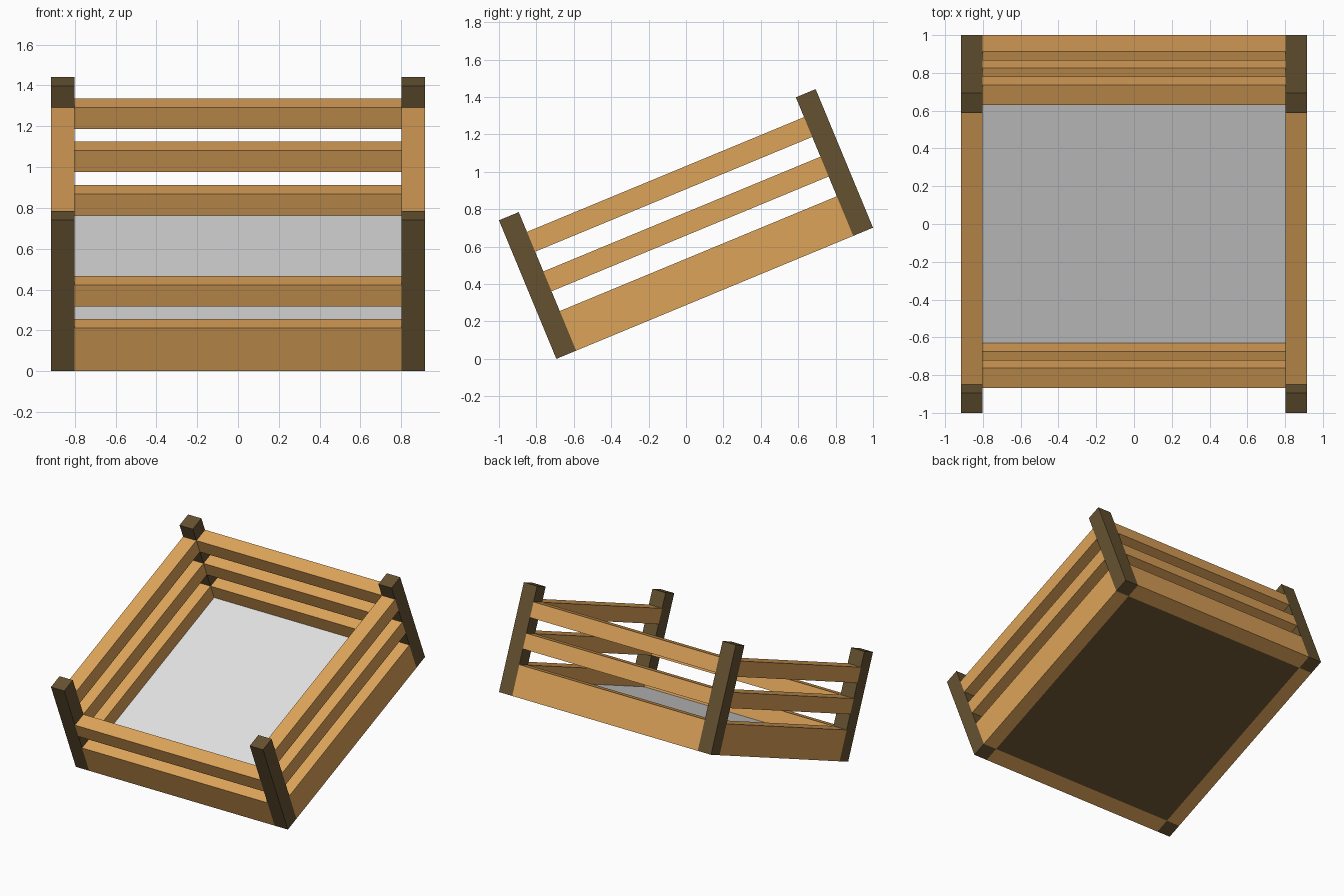
import bpy
import bmesh
from math import radians, sin
from mathutils import Matrix, Vector

if "Cube" in bpy.data.objects:
    bpy.data.objects.remove(bpy.data.objects["Cube"], do_unlink=True)

U = 0.11454               # width of one post; every size is a multiple of it
TILT = radians(22.5)
SIZE, POST_H = 16, 7      # footprint and post height in units
HALF, INNER = SIZE / 2, SIZE / 2 - 1

# The pen is laid out level with its front bottom edge on the origin, then tipped up
PLACE = (Matrix.Translation((0, -1 + POST_H * U * sin(TILT), 0))
         @ Matrix.Rotation(TILT, 4, "X") @ Matrix.Scale(U, 4))


def material(name, rgb):
    mat = bpy.data.materials.new(name)
    mat.use_nodes = True
    mat.diffuse_color = (*rgb, 1)
    mat.node_tree.nodes["Principled BSDF"].inputs["Base Color"].default_value = (*rgb, 1)
    return mat


rail_wood = material("light_wood", (0.73, 0.37, 0.10))
post_wood = material("dark_wood", (0.13, 0.084, 0.031))
floor_grey = material("pale_grey", (0.76, 0.76, 0.76))


def box(name, low, high, *mats):
    """Box between two corners; a second material goes on its top face."""
    low, high = Vector(low), Vector(high)
    bm = bmesh.new()
    bmesh.ops.create_cube(bm, size=1)
    for v in bm.verts:
        v.co = (low + high) / 2 + v.co * (high - low)
    bm.normal_update()
    for f in bm.faces:
        f.material_index = int(len(mats) > 1 and f.normal.z > 0.5)
    bm.transform(PLACE)
    mesh = bpy.data.meshes.new(name)
    bm.to_mesh(mesh)
    bm.free()
    for mat in mats:
        mesh.materials.append(mat)
    bpy.context.collection.objects.link(bpy.data.objects.new(name, mesh))


# Bottom and top of each board, from the lowest up
RAILS = {"base_board": (0, 2), "middle_rail": (3, 4), "top_rail": (5, 6)}

# Corner posts and side boards
for side, x in (("right", -HALF), ("left", INNER)):
    for end, y in (("front", 0), ("back", SIZE - 1)):
        box(f"{end}_{side}_post", (x, y, 0), (x + 1, y + 1, POST_H), post_wood)
    for rail, (z0, z1) in RAILS.items():
        box(f"{side}_{rail}", (x, 1, z0), (x + 1, SIZE - 1, z1), rail_wood)

# Front and back boards; the front is left open above the middle rail
for end, y in (("front", 0), ("back", SIZE - 1)):
    for rail, (z0, z1) in RAILS.items():
        if (end, rail) != ("front", "top_rail"):
            box(f"{end}_{rail}", (-INNER, y, z0), (INNER, y + 1, z1), rail_wood)

# Floor panel
box("floor", (-INNER, 1, 0), (INNER, SIZE - 1, 1), post_wood, floor_grey)
